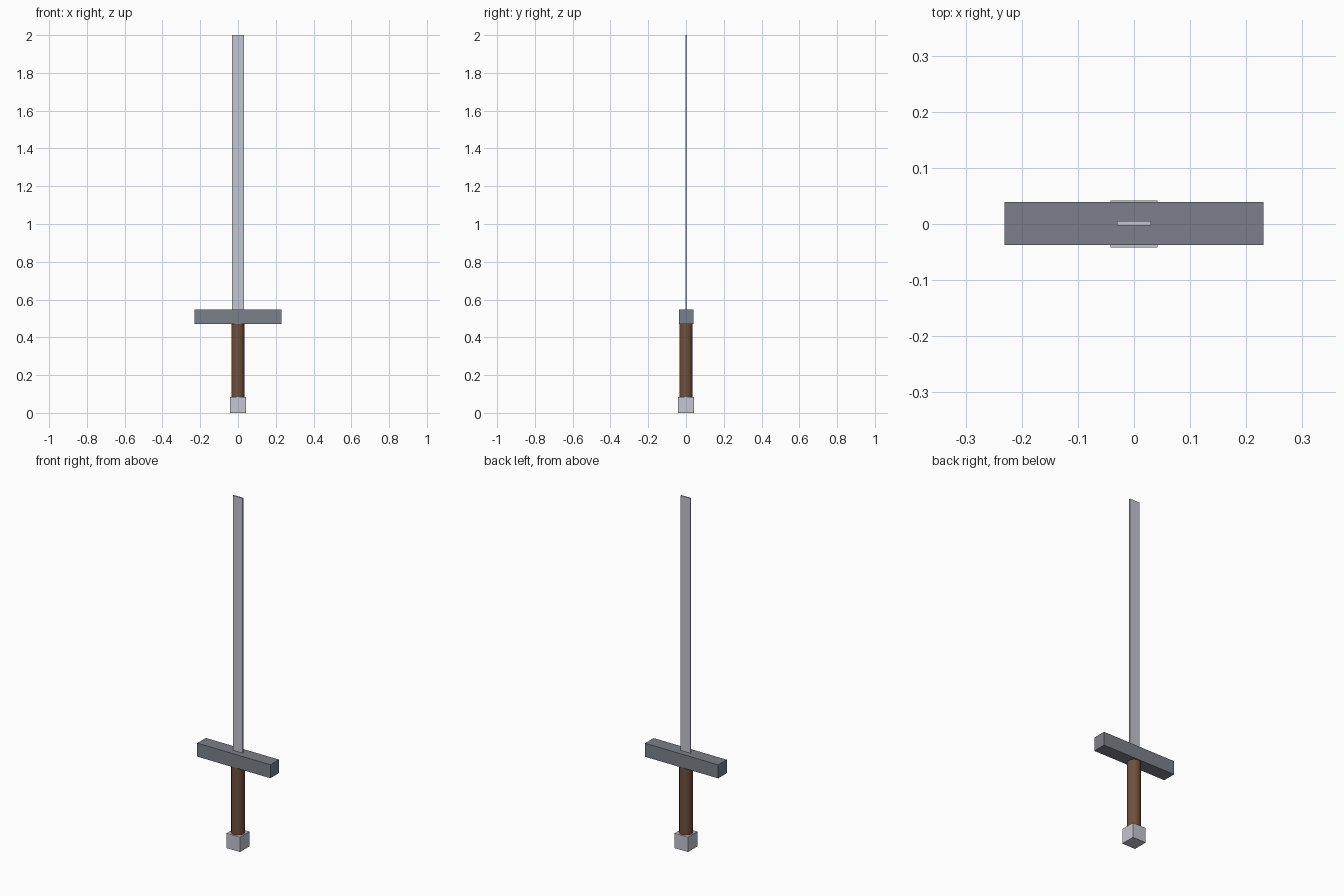
import bpy, math

if "Cube" in bpy.data.objects:
    bpy.data.objects.remove(bpy.data.objects["Cube"])


def colour(name, rgb):
    m = bpy.data.materials.new(name)
    m.diffuse_color = (*rgb, 1)
    m.use_nodes = True
    m.node_tree.nodes["Principled BSDF"].inputs["Base Color"].default_value = m.diffuse_color
    return m


def box(name, size, z0, mat, y=0.0):
    bpy.ops.mesh.primitive_cube_add(size=1, location=(0, y, z0 + size[2] / 2))
    ob = bpy.context.object
    ob.name = name
    ob.scale = size
    bpy.ops.object.transform_apply(location=False, rotation=False, scale=True)
    ob.data.materials.append(mat)
    return ob


steel = colour("steel", (0.55, 0.57, 0.62))
iron = colour("dark_iron", (0.20, 0.22, 0.25))
leather = colour("brown_leather", (0.16, 0.08, 0.045))

# Square pommel, cross guard and flat blade
box("pommel", (0.084, 0.084, 0.085), 0, steel)
box("cross_guard", (0.462, 0.077, 0.077), 0.47, iron, 0.001)
box("blade", (0.061, 0.008, 1.454), 0.546, steel, 0.001)

# Round grip, from pommel top to guard underside
z0, z1 = 0.08, 0.475
bpy.ops.mesh.primitive_cylinder_add(vertices=32, radius=0.035, depth=z1 - z0,
                                    location=(0, 0, (z0 + z1) / 2))
grip = bpy.context.object
grip.name = "grip"
grip.data.materials.append(leather)
bpy.ops.object.shade_smooth_by_angle(angle=math.radians(30))
